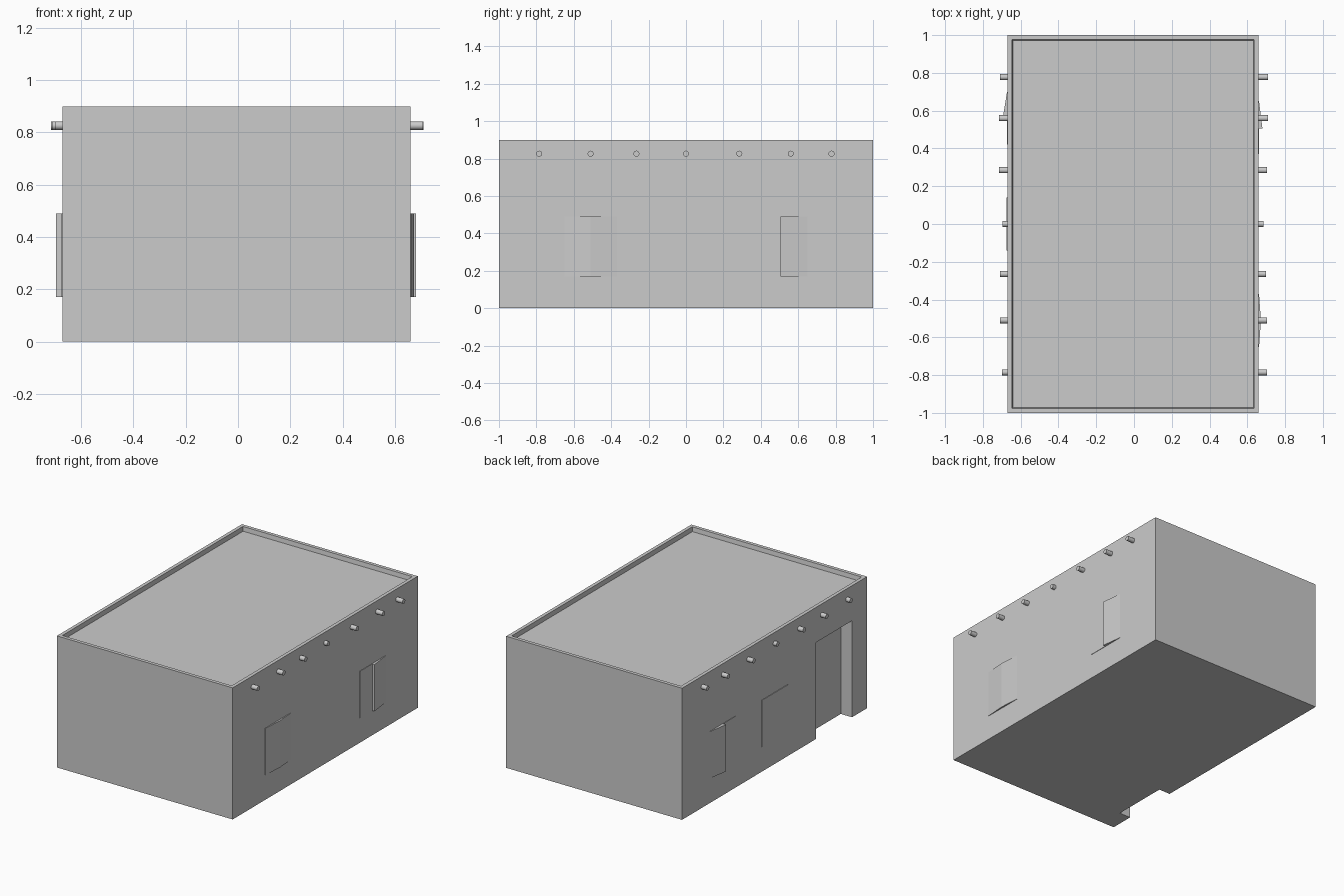
import bpy, bmesh, math
from mathutils import Matrix, Vector

if "Cube" in bpy.data.objects:
    bpy.data.objects.remove(bpy.data.objects["Cube"])

plaster = bpy.data.materials.new("plaster_grey")
plaster.use_nodes = True
GREY = (0.6, 0.6, 0.6, 1)
plaster.diffuse_color = GREY
plaster.node_tree.nodes["Principled BSDF"].inputs["Base Color"].default_value = GREY

LEFT, RIGHT = 0.66, -0.67       # side wall planes
TOP, ROOF = 0.9, 0.87
SILL, LINTEL = 0.17, 0.49


def finish(name, bm):
    bmesh.ops.recalc_face_normals(bm, faces=bm.faces)
    mesh = bpy.data.meshes.new(name)
    bm.to_mesh(mesh)
    bm.free()
    mesh.materials.append(plaster)
    obj = bpy.data.objects.new(name, mesh)
    bpy.context.collection.objects.link(obj)
    return obj


def prism(bm, outline, z0, z1):
    """Extrude a plan outline from z0 up to z1."""
    base = bm.faces.new([bm.verts.new((x, y, z0)) for x, y in outline])
    new = bmesh.ops.extrude_face_region(bm, geom=[base])["geom"]
    verts = [v for v in new if isinstance(v, bmesh.types.BMVert)]
    bmesh.ops.translate(bm, verts=verts, vec=(0, 0, z1 - z0))
    return max((f for f in new if isinstance(f, bmesh.types.BMFace)),
               key=lambda f: f.calc_center_median().z)


# Walls with a sunken flat roof behind a low parapet
bm = bmesh.new()
roof = prism(bm, [(RIGHT, -1), (LEFT, -1), (LEFT, 1), (RIGHT, 1)], 0, TOP)
bmesh.ops.inset_region(bm, faces=[roof], thickness=0.034)
bmesh.ops.inset_region(bm, faces=[roof], thickness=0.006)
bmesh.ops.translate(bm, verts=roof.verts, vec=(0, 0, ROOF - TOP))
walls = finish("walls", bm)

# Doorway recess, cut through the right wall down to the ground
bm = bmesh.new()
inner, outer = RIGHT + 0.085, RIGHT - 0.1
prism(bm, [(outer, -0.837), (inner, -0.837), (inner, -0.446), (outer, -0.446)], -0.1, 0.66)
cutter = finish("doorway_cutter", bm)
cutter.hide_render = True
cutter.hide_viewport = True
cut = walls.modifiers.new("doorway", "BOOLEAN")
cut.operation = "DIFFERENCE"
cut.solver = "EXACT"
cut.object = cutter


# Shutters: each leaf is a thin wedge, proud of the wall by a different amount at each edge
def shutter(name, wall, y0, y1, out0, out1):
    side = math.copysign(1, wall)
    bm = bmesh.new()
    prism(bm, [(wall - side * 0.02, y0), (wall + side * out0, y0),
               (wall + side * out1, y1), (wall - side * 0.02, y1)], SILL, LINTEL)
    finish(name, bm)


shutter("left_front_shutter_a", LEFT, -0.65, -0.51, 0.002, 0.012)
shutter("left_front_shutter_b", LEFT, -0.51, -0.37, 0.012, 0.002)
shutter("left_back_shutter_a", LEFT, 0.37, 0.505, 0.003, 0.003)
shutter("left_back_shutter_b", LEFT, 0.505, 0.65, 0.02, 0.002)
shutter("right_back_shutter_a", RIGHT, 0.42, 0.56, 0.003, 0.003)
shutter("right_back_shutter_b", RIGHT, 0.56, 0.7, 0.025, 0.002)
shutter("right_middle_shutter", RIGHT, -0.14, 0.14, 0.004, 0.004)

# Roof beam ends: position along the wall, left tip, right tip
BEAMS = [(-0.785, 0.705, -0.7), (-0.51, 0.705, -0.71), (-0.265, 0.7, -0.71),
         (0, 0.685, -0.695), (0.285, 0.705, -0.715), (0.56, 0.71, -0.715),
         (0.778, 0.71, -0.71)]
bm = bmesh.new()
for y, left_tip, right_tip in BEAMS:
    for wall, tip in ((LEFT, left_tip), (RIGHT, right_tip)):
        start = wall - math.copysign(0.02, wall)
        place = Matrix.Translation(Vector(((start + tip) / 2, y, 0.826)))
        bmesh.ops.create_cone(bm, cap_ends=True, segments=16, radius1=0.016, radius2=0.016,
                              depth=abs(tip - start),
                              matrix=place @ Matrix.Rotation(math.pi / 2, 4, "Y"))
beams = finish("roof_beam_ends", bm)
bpy.context.view_layer.objects.active = beams
beams.select_set(True)
bpy.ops.object.shade_smooth_by_angle(angle=math.radians(40))
